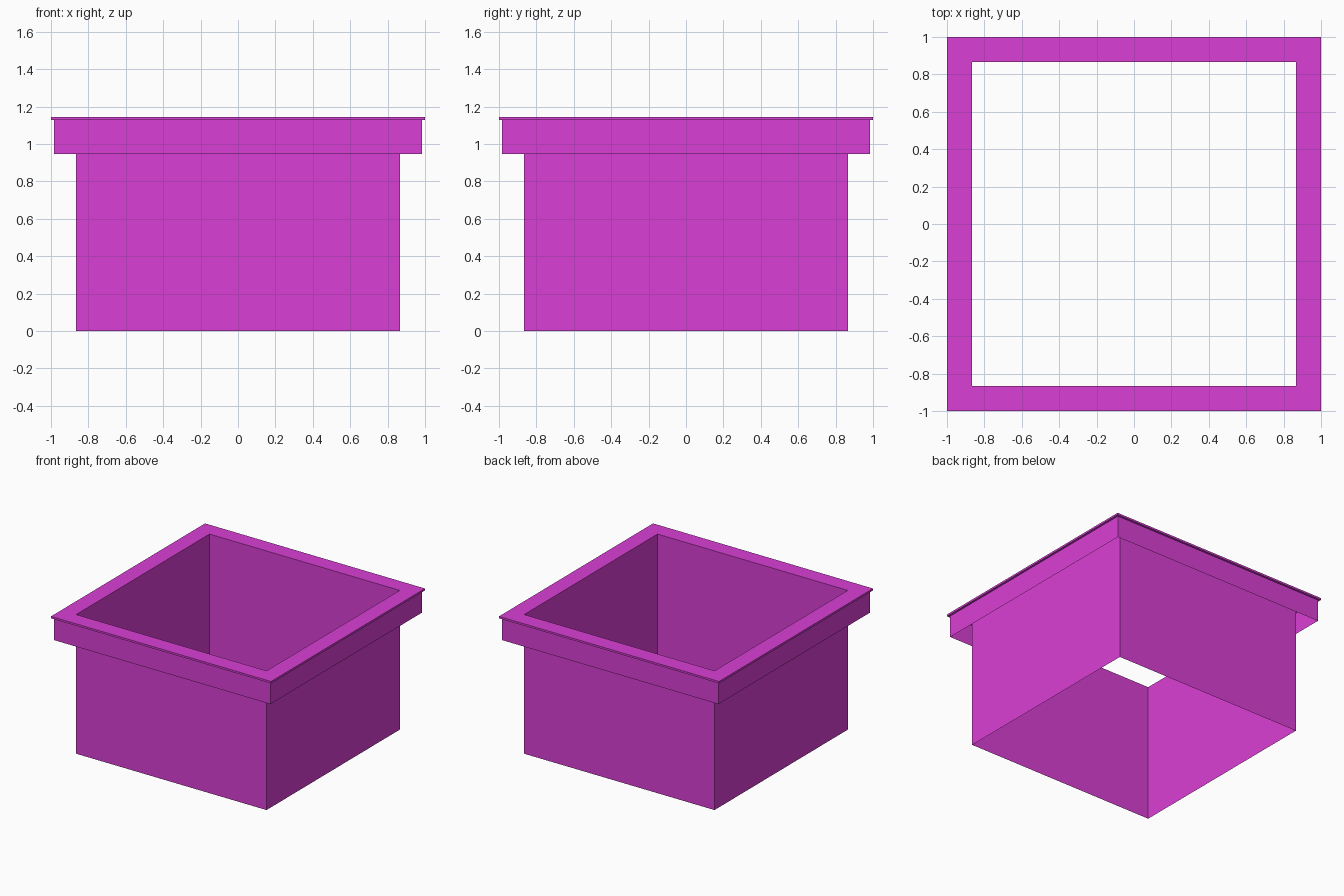
import bpy, bmesh

if "Cube" in bpy.data.objects:
    bpy.data.objects.remove(bpy.data.objects["Cube"])

mat = bpy.data.materials.new("magenta")
mat.diffuse_color = (0.70, 0.05, 0.67, 1)
mat.use_nodes = True
mat.node_tree.nodes["Principled BSDF"].inputs["Base Color"].default_value = mat.diffuse_color

WALL, COLLAR, LIP = 0.865, 0.983, 1.0
TOP, LIP_BOTTOM, COLLAR_BOTTOM = 1.144, 1.128, 0.947


def square_sweep(name, profile):
    """Sweep a (half width, height) profile around a square, as a thin sheet."""
    bm = bmesh.new()
    rings = [[bm.verts.new((sx * r, sy * r, z))
              for sx, sy in ((-1, -1), (1, -1), (1, 1), (-1, 1))]
             for r, z in profile]
    for a, b in zip(rings, rings[1:]):
        for i in range(4):
            j = (i + 1) % 4
            bm.faces.new((a[i], a[j], b[j], b[i]))
    mesh = bpy.data.meshes.new(name)
    bm.to_mesh(mesh)
    bm.free()
    mesh.materials.append(mat)
    obj = bpy.data.objects.new(name, mesh)
    bpy.context.collection.objects.link(obj)
    return obj


# Thin square walls, open at both ends
square_sweep("walls", [(WALL, 0), (WALL, TOP)])

# Skirt hanging from the lip, open underneath
square_sweep("collar", [(COLLAR, COLLAR_BOTTOM), (COLLAR, LIP_BOTTOM)])

# Flat rim with a small overhanging lip
square_sweep("rim", [(COLLAR, LIP_BOTTOM), (LIP, LIP_BOTTOM), (LIP, TOP), (WALL, TOP)])
